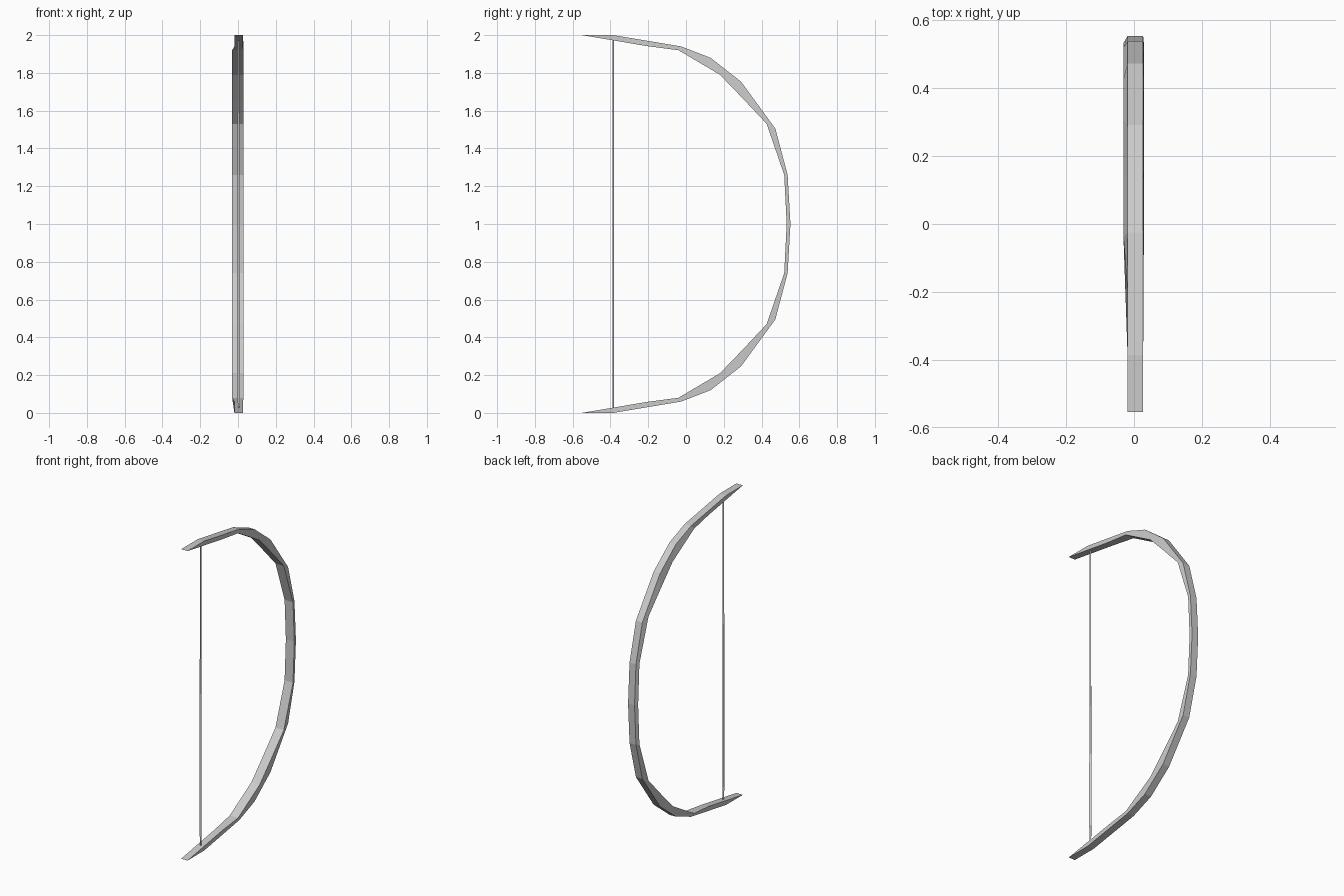
import bpy, bmesh

if "Cube" in bpy.data.objects:
    bpy.data.objects.remove(bpy.data.objects["Cube"])


def loft(name, rings, cyclic_caps=True):
    """Bridge consecutive rings of points, cap both ends, weld coincident points."""
    bm = bmesh.new()
    loops = [[bm.verts.new(p) for p in ring] for ring in rings]
    n = len(loops[0])
    for a, b in zip(loops, loops[1:]):
        for i in range(n):
            j = (i + 1) % n
            bm.faces.new((a[i], a[j], b[j], b[i]))
    if cyclic_caps:
        bm.faces.new(loops[0])
        bm.faces.new(loops[-1])
    bmesh.ops.remove_doubles(bm, verts=bm.verts[:], dist=0.0005)
    bmesh.ops.recalc_face_normals(bm, faces=bm.faces[:])
    mesh = bpy.data.meshes.new(name)
    bm.to_mesh(mesh)
    bm.free()
    obj = bpy.data.objects.new(name, mesh)
    bpy.context.collection.objects.link(obj)
    return obj


# Bow limb, upper half from tip to grip: outer (y, z), inner (y, z), inner x range
narrow, wide = (-0.019, 0.027), (-0.031, 0.029)
upper = [
    ((-0.553, 2.0), (-0.553, 2.0), narrow),
    ((-0.385, 2.0), (-0.20, 1.941), narrow),
    ((-0.025, 1.94), (-0.04, 1.92), wide),
    ((0.13, 1.88), (0.18, 1.79), wide),
    ((0.292, 1.753), (0.305, 1.66), wide),
    ((0.473, 1.505), (0.427, 1.53), wide),
    ((0.538, 1.26), (0.52, 1.26), wide),
    ((0.553, 1.0), (0.533, 1.0), wide),
]


def flip(p):
    return (p[0], 2.0 - p[1])


stations = upper + [(flip(o), flip(i), w) for o, i, w in reversed(upper[:-1])]
rings = [[(narrow[0], *o), (narrow[1], *o), (w[1], *i), (w[0], *i)]
         for o, i, w in stations]
loft("bow_limb", rings, cyclic_caps=False)

# Bowstring: thin three-sided strand, slightly thicker near the bottom
string = [(0.0, 0.009, 0.015), (-0.006, 0.011, 0.18), (0.0, 0.008, 1.985)]
loft("bowstring", [[(x0, -0.387, z), (x1, -0.389, z), ((x0 + x1) / 2, -0.38, z)]
                   for x0, x1, z in string])
